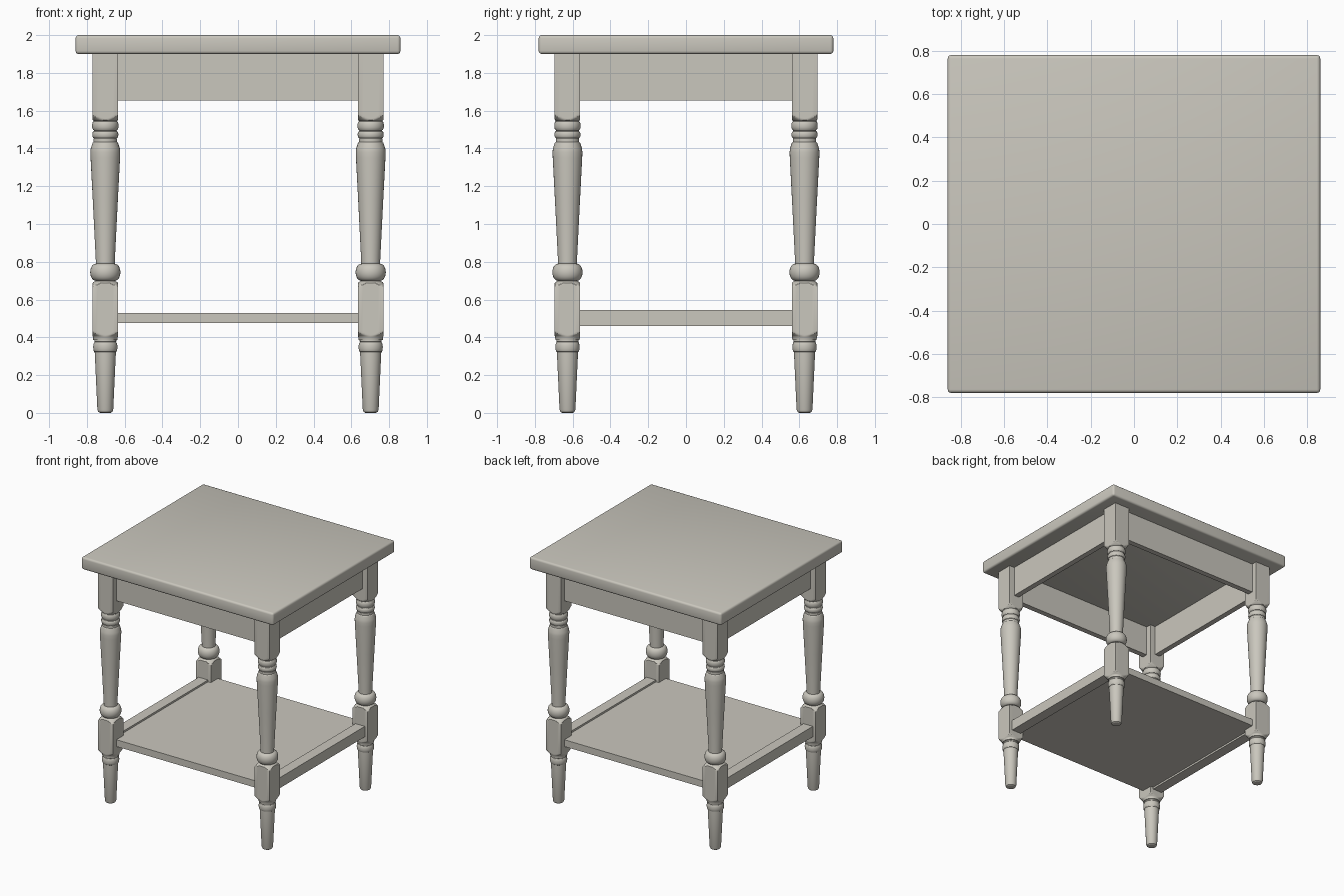
import bpy, bmesh, math

if "Cube" in bpy.data.objects:
    bpy.data.objects.remove(bpy.data.objects["Cube"])

mat = bpy.data.materials.new("warm grey paint")
mat.diffuse_color = (0.59, 0.57, 0.51, 1)
mat.use_nodes = True
mat.node_tree.nodes["Principled BSDF"].inputs["Base Color"].default_value = mat.diffuse_color


def finish(name, bm, loc=(0, 0, 0)):
    bmesh.ops.recalc_face_normals(bm, faces=bm.faces)
    me = bpy.data.meshes.new(name)
    bm.to_mesh(me)
    bm.free()
    me.materials.append(mat)
    ob = bpy.data.objects.new(name, me)
    ob.location = loc
    bpy.context.collection.objects.link(ob)
    return ob


def smooth(ob, deg=35):
    bpy.ops.object.select_all(action='DESELECT')
    ob.select_set(True)
    bpy.context.view_layer.objects.active = ob
    bpy.ops.object.shade_smooth_by_angle(angle=math.radians(deg))


def box(name, x0, x1, y0, y1, z0, z1, bevel=0, seg=1):
    bm = bmesh.new()
    bmesh.ops.create_cube(bm, size=1)
    for v in bm.verts:
        v.co = ((x1 - x0) * v.co.x, (y1 - y0) * v.co.y, (z1 - z0) * v.co.z)
    if bevel:
        bmesh.ops.bevel(bm, geom=bm.edges[:], offset=bevel, segments=seg,
                        profile=0.5, affect='EDGES')
    ob = finish(name, bm, ((x0 + x1) / 2, (y0 + y1) / 2, (z0 + z1) / 2))
    if bevel:
        smooth(ob)
    return ob


HALF = 0.0675            # half width of the square leg blocks
LX, LY = 0.7025, 0.6275  # leg centres
CORNER = HALF * math.sqrt(2) + 0.001


def bead(z0, z1, r_in, r_out, n=8):
    """Half-round moulding between two heights."""
    return [(r_in + (r_out - r_in) * math.sin(math.pi * i / n),
             (z0 + z1) / 2 - (z1 - z0) / 2 * math.cos(math.pi * i / n))
            for i in range(n + 1)]


def flare(z0, z1, r0, r1, n=5):
    return [(r0 + (r1 - r0) * i / n, z0 + (z1 - z0) * i / n) for i in range(n + 1)]


# Turned leg profile; square blocks appear where the radius exceeds HALF and clamp is on
turned = lambda pts: [(r, z, False) for r, z in pts]
block = lambda pts: [(r, z, True) for r, z in pts]
profile = (
    turned([(0.028, 0), (0.037, 0.005), (0.042, 0.018), (0.056, 0.32)])
    + turned(bead(0.322, 0.375, 0.056, 0.064))
    + turned([(0.058, 0.377), (0.058, 0.385), (0.064, 0.387), (0.066, 0.403)])
    + block(flare(0.405, 0.432, 0.0672, CORNER))
    + block(flare(0.668, 0.692, CORNER, 0.064))
    + turned([(0.055, 0.697)])
    + turned(bead(0.699, 0.79, 0.05, 0.08, 12))
    + turned([(0.05, 0.80), (0.066, 1.12), (0.078, 1.35), (0.079, 1.38),
              (0.077, 1.40), (0.067, 1.43), (0.062, 1.434), (0.062, 1.452)])
    + turned(bead(1.454, 1.492, 0.06, 0.069))
    + turned(bead(1.496, 1.545, 0.06, 0.07))
    + block(flare(1.55, 1.58, 0.0672, CORNER))
    + block([(CORNER, 1.905)])
)


def leg(name, x, y, n=48):
    bm = bmesh.new()
    rings = []
    for r, z, clamp in profile:
        ring = []
        for i in range(n):
            a = 2 * math.pi * i / n
            c, s = math.cos(a), math.sin(a)
            q = min(r, HALF / max(abs(c), abs(s))) if clamp else r
            ring.append(bm.verts.new((q * c, q * s, z)))
        rings.append(ring)
    for lo, hi in zip(rings, rings[1:]):
        for i in range(n):
            j = (i + 1) % n
            bm.faces.new((lo[i], lo[j], hi[j], hi[i]))
    bm.faces.new(rings[0][::-1])
    bm.faces.new(rings[-1])
    smooth(finish(name, bm, (x, y, 0)), 28)


# Legs
for fy, yn in ((-1, "front"), (1, "back")):
    for fx, xn in ((-1, "left"), (1, "right")):
        leg(f"{yn}_{xn}_leg", fx * LX, fy * LY)

# Table top with rounded edges
box("table_top", -0.86, 0.86, -0.78, 0.78, 1.90, 2.0, 0.016, 3)

# Aprons under the top
T = 0.022
for s, n in ((-1, "front"), (1, "back")):
    box(f"{n}_apron", -0.65, 0.65, s * LY - T, s * LY + T, 1.655, 1.902)
for s, n in ((-1, "left"), (1, "right")):
    box(f"{n}_apron", s * LX - T, s * LX + T, -0.58, 0.58, 1.655, 1.902)

# Side rails and the shelf between them
for s, n in ((-1, "left"), (1, "right")):
    box(f"{n}_rail", s * LX - 0.042, s * LX + 0.042, -0.58, 0.58, 0.46, 0.545)
box("shelf", -0.665, 0.665, -0.65, 0.65, 0.475, 0.53)
